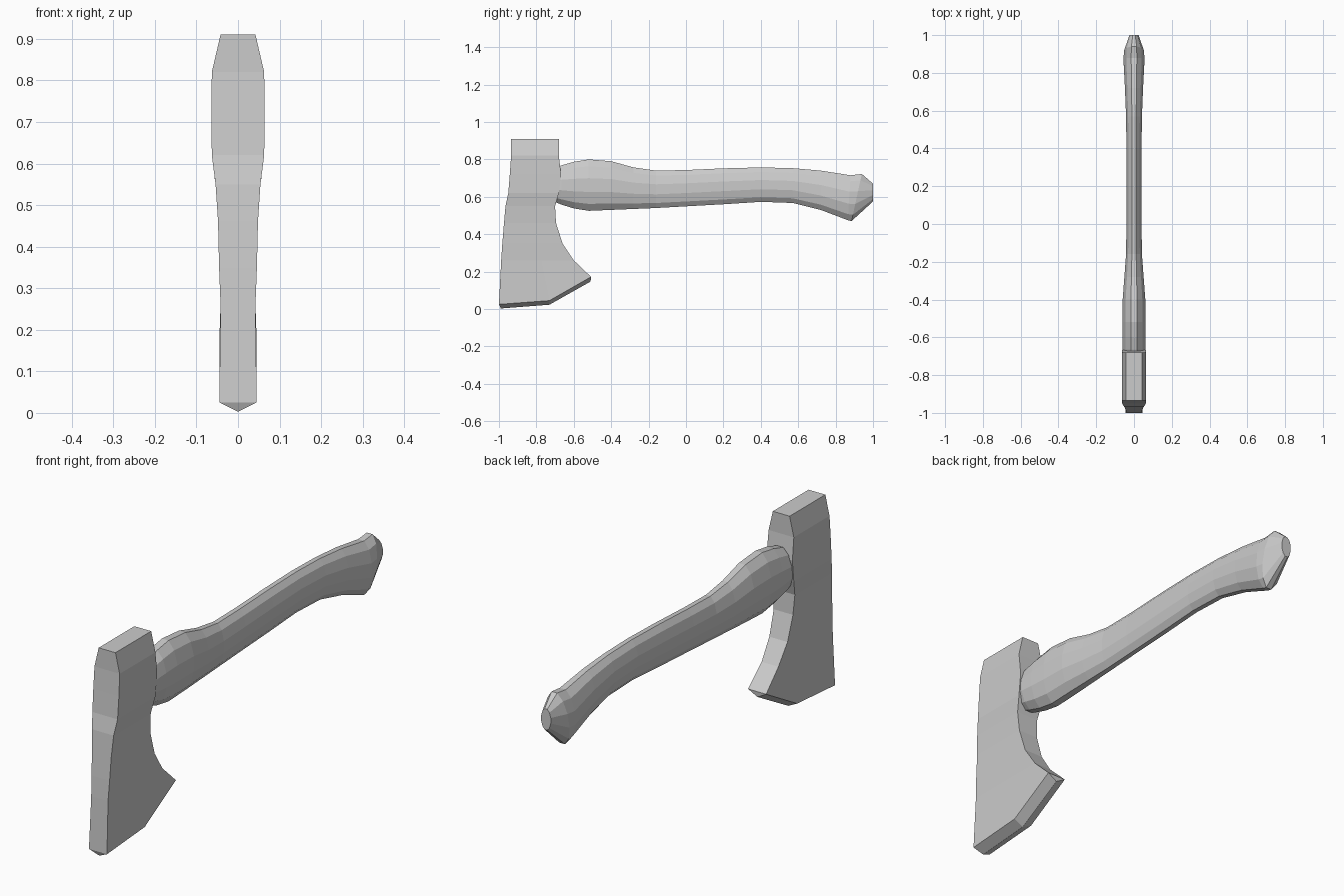
import bpy
from math import cos, sin, pi

if "Cube" in bpy.data.objects:
    bpy.data.objects.remove(bpy.data.objects["Cube"])


def make_object(name, verts, faces):
    mesh = bpy.data.meshes.new(name)
    mesh.from_pydata(verts, [], faces)
    mesh.validate()
    obj = bpy.data.objects.new(name, mesh)
    bpy.context.collection.objects.link(obj)
    return obj


def loft(name, rings):
    n = len(rings[0])
    verts = [p for ring in rings for p in ring]
    faces = [(i * n + j, i * n + (j + 1) % n, (i + 1) * n + (j + 1) % n, (i + 1) * n + j)
             for i in range(len(rings) - 1) for j in range(n)]
    faces.append(tuple(reversed(range(n))))
    faces.append(tuple(range(len(verts) - n, len(verts))))
    obj = make_object(name, verts, faces)
    bpy.context.view_layer.objects.active = obj
    bpy.ops.object.mode_set(mode='EDIT')
    bpy.ops.mesh.select_all(action='SELECT')
    bpy.ops.mesh.normals_make_consistent(inside=False)
    bpy.ops.object.mode_set(mode='OBJECT')
    return obj


# axe head: rows of front, middle and back points, with half thickness
def head_row(front, mid, back, w):
    pts = (front, mid, back)
    return [(w, y, z) for y, z in pts] + [(-w, y, z) for y, z in reversed(pts)]


level_rows = [  # z, front y, back y, half thickness
    (0.91, -0.935, -0.68, 0.042), (0.82, -0.935, -0.68, 0.063),
    (0.72, -0.942, -0.668, 0.064), (0.62, -0.95, -0.68, 0.063),
    (0.55, -0.965, -0.70, 0.054), (0.46, -0.973, -0.695, 0.048),
    (0.35, -0.982, -0.66, 0.0455), (0.26, -0.988, -0.60, 0.042)]
rows = [head_row((a, z), (a * 0.45 + b * 0.55, z), (b, z), w)
        for z, a, b, w in level_rows]
# bevelled cutting edge
rows.append(head_row((-1.0, 0.025), (-0.73, 0.045), (-0.508, 0.172), 0.045))
rows.append(head_row((-0.99, 0.003), (-0.73, 0.023), (-0.51, 0.147), 0.0005))
loft("axe_head", rows)

# handle: twelve-sided sections, top and bottom points with half thickness
SIDES = 12


def handle_ring(yt, zt, yb, zb, w):
    ring = []
    for k in range(SIDES):
        a = 2 * pi * (k + 0.5) / SIDES
        t = 0.5 + 0.5 * sin(a) / cos(pi / SIDES)
        ring.append((w * cos(a) / cos(pi / SIDES),
                     yb + (yt - yb) * t, zb + (zt - zb) * t))
    return ring


sections = [  # y, top z, bottom z, half thickness
    (-0.72, 0.745, 0.58, 0.05), (-0.665, 0.768, 0.558, 0.061),
    (-0.60, 0.787, 0.538, 0.062), (-0.52, 0.80, 0.525, 0.062),
    (-0.40, 0.79, 0.53, 0.06), (-0.28, 0.757, 0.535, 0.051),
    (-0.16, 0.74, 0.54, 0.042), (0.0, 0.743, 0.549, 0.04),
    (0.2, 0.752, 0.56, 0.04), (0.4, 0.757, 0.573, 0.04),
    (0.57, 0.753, 0.567, 0.042), (0.72, 0.74, 0.53, 0.048)]
rings = [handle_ring(y, t, y, b, w) for y, t, b, w in sections]
rings.append(handle_ring(0.88, 0.715, 0.865, 0.475, 0.056))
# rounded butt of the handle
rings.append(handle_ring(0.94, 0.722, 0.885, 0.47, 0.052))
rings.append(handle_ring(1.0, 0.67, 1.0, 0.575, 0.024))
loft("handle", rings)
